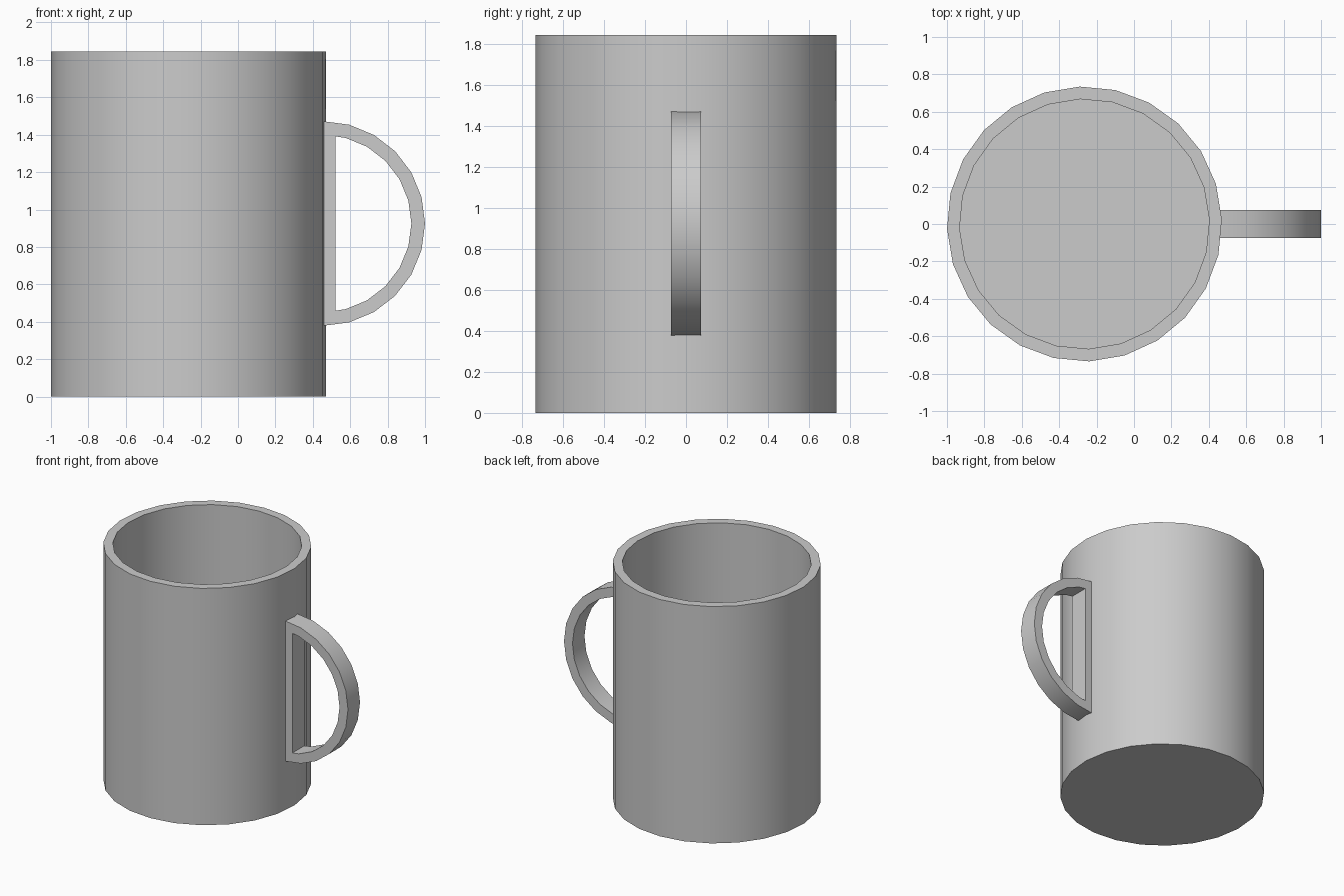
import bpy, bmesh
from math import sin, cos, radians

if "Cube" in bpy.data.objects:
    bpy.data.objects.remove(bpy.data.objects["Cube"])

HEIGHT, FLOOR = 1.845, 0.07
BODY_X, TURN, SIDES = -0.265, 2, 24
HANDLE_X, HANDLE_Z, HALF_W = 0.453, 0.925, 0.074


def finish(bm, name):
    bmesh.ops.recalc_face_normals(bm, faces=bm.faces)
    mesh = bpy.data.meshes.new(name)
    bm.to_mesh(mesh)
    bm.free()
    obj = bpy.data.objects.new(name, mesh)
    bpy.context.collection.objects.link(obj)
    bpy.ops.object.select_all(action='DESELECT')
    obj.select_set(True)
    bpy.context.view_layer.objects.active = obj
    bpy.ops.object.shade_smooth_by_angle(angle=radians(30))
    return obj


def bridge(bm, a, b):
    n = len(a)
    for i in range(n):
        j = (i + 1) % n
        bm.faces.new((a[i], a[j], b[j], b[i]))


# Cup body: outer wall, rim, inner wall and floor
bm = bmesh.new()
rings = []
for r, z in [(0.735, 0), (0.735, HEIGHT), (0.668, HEIGHT), (0.668, FLOOR)]:
    angles = [radians(TURN + i * 360 / SIDES) for i in range(SIDES)]
    rings.append([bm.verts.new((BODY_X + r * cos(a), r * sin(a), z)) for a in angles])
for lower, upper in zip(rings, rings[1:]):
    bridge(bm, lower, upper)
bm.faces.new(rings[0])
bm.faces.new(rings[-1])
finish(bm, "cup_body")


# Handle: D-shaped frame with a flat bar against the cup
def d_profile(radius, left_x, end_z):
    arc = [radians(75 - 15 * i) for i in range(11)]
    pts = [(left_x, HANDLE_Z + end_z)]
    pts += [(HANDLE_X + radius * cos(a), HANDLE_Z + radius * sin(a)) for a in arc]
    return pts + [(left_x, HANDLE_Z - end_z)]


bm = bmesh.new()
outer, inner = d_profile(0.547, HANDLE_X, 0.547), d_profile(0.474, 0.52, 0.466)
loops = [[bm.verts.new((x, y, z)) for x, z in pts]
         for pts, y in [(outer, -HALF_W), (outer, HALF_W), (inner, HALF_W), (inner, -HALF_W)]]
for k in range(4):
    bridge(bm, loops[k], loops[(k + 1) % 4])
finish(bm, "handle")
